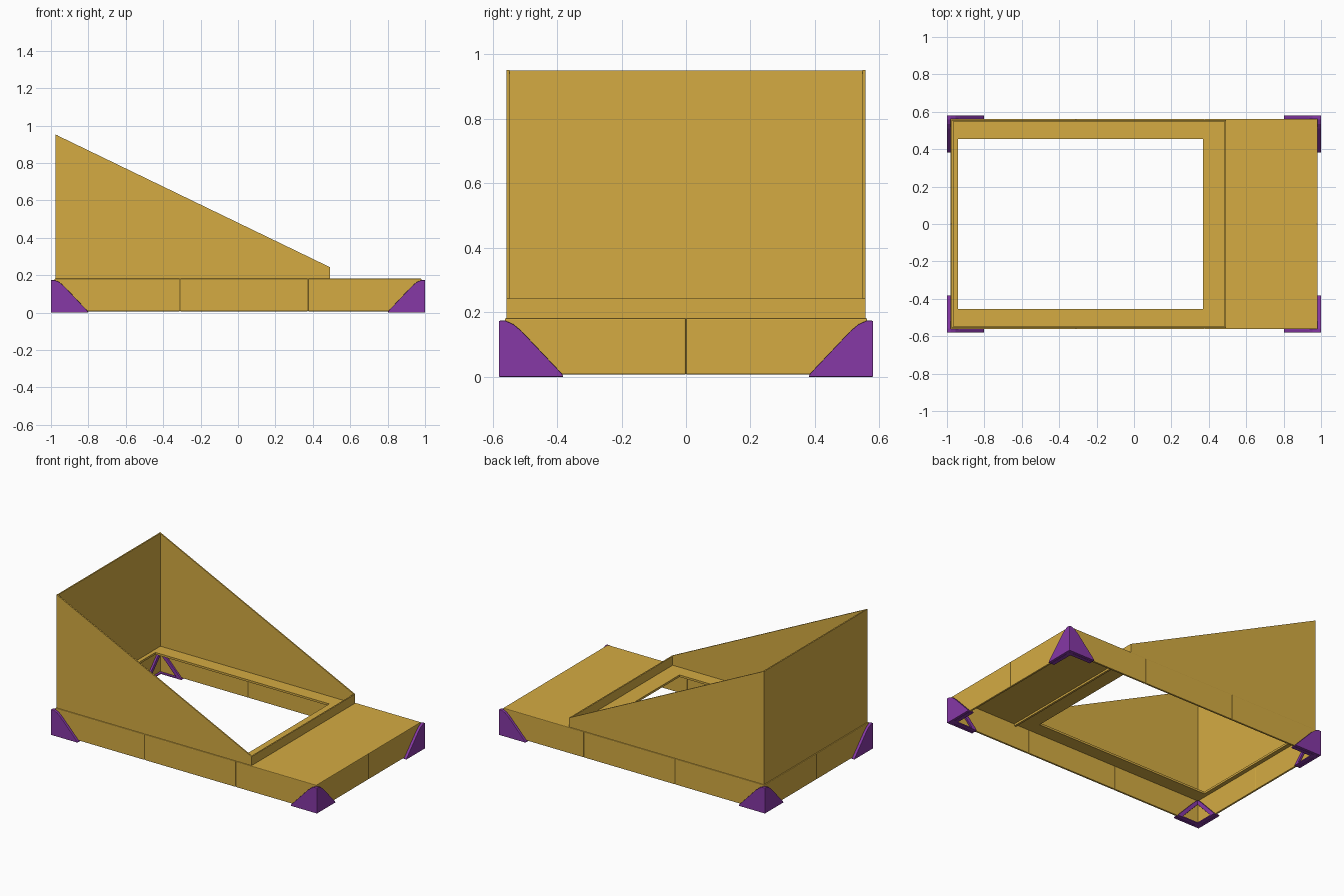
import bpy, bmesh, math
from mathutils import Vector

if "Cube" in bpy.data.objects:
    bpy.data.objects.remove(bpy.data.objects["Cube"])


def material(name, rgb):
    m = bpy.data.materials.new(name)
    m.diffuse_color = (*rgb, 1)
    m.use_nodes = True
    m.node_tree.nodes["Principled BSDF"].inputs["Base Color"].default_value = m.diffuse_color
    return m


GOLD = material("gold", (0.66, 0.41, 0.055))
PURPLE = material("purple", (0.24, 0.04, 0.38))


def finish(name, bm, mat, bevel=0.0):
    bmesh.ops.recalc_face_normals(bm, faces=bm.faces)
    me = bpy.data.meshes.new(name)
    bm.to_mesh(me)
    bm.free()
    me.materials.append(mat)
    ob = bpy.data.objects.new(name, me)
    bpy.context.collection.objects.link(ob)
    if bevel:
        b = ob.modifiers.new("bevel", 'BEVEL')
        b.width, b.segments = bevel, 2
        b.limit_method, b.angle_limit = 'ANGLE', math.radians(40)
    return ob


def extrude_profile(bm, points, vec):
    """Solid prism: flat polygon swept along vec."""
    vec = Vector(vec)
    a = [bm.verts.new(p) for p in points]
    b = [bm.verts.new(Vector(p) + vec) for p in points]
    n = len(a)
    bm.faces.new(a)
    bm.faces.new(b[::-1])
    for i in range(n):
        bm.faces.new((a[i], a[(i + 1) % n], b[(i + 1) % n], b[i]))


def box(name, x0, x1, y0, y1, z0, z1, mat=GOLD, bevel=0.0):
    bm = bmesh.new()
    extrude_profile(bm, [(x0, y0, z0), (x1, y0, z0), (x1, y1, z0), (x0, y1, z0)],
                    (0, 0, z1 - z0))
    return finish(name, bm, mat, bevel)


# base skirt: three panels per long side, two per end
BX, BY, T, Z0, Z1 = 0.982, 0.562, 0.014, 0.007, 0.182
xs = [-BX, -0.31, 0.375, BX]
ys = [-BY, 0.0, BY]
for s, side in ((-1, "front"), (1, "back")):
    y0, y1 = sorted((s * BY, s * (BY - T)))
    for i in range(3):
        box(f"{side}_skirt_panel_{i + 1}", xs[i], xs[i + 1], y0, y1, Z0, Z1, bevel=0.004)
for s, side in ((-1, "left"), (1, "right")):
    x0, x1 = sorted((s * BX, s * (BX - T)))
    for i in range(2):
        box(f"{side}_skirt_panel_{i + 1}", x0, x1, ys[i], ys[i + 1], Z0, Z1, bevel=0.004)

# plain deck at the low end
box("deck", 0.49, BX - 0.004, -BY + 0.004, BY - 0.004, 0.168, 0.182)
box("deck_joint_rib", 0.478, 0.492, -BY + T, BY - T, 0.155, 0.17)

# hopper floor with a large rectangular opening
bm = bmesh.new()
loops = []
for z in (0.168, 0.182):
    for x0, x1, y in ((-BX + 0.004, 0.49, BY - 0.004), (-0.94, 0.368, 0.455)):
        loops.append([bm.verts.new((px, py, z)) for px, py in
                      ((x0, -y), (x1, -y), (x1, y), (x0, y))])
ob_, ib_, ot_, it_ = loops
for a, b in ((ob_, ib_), (ot_, it_), (ob_, ot_), (ib_, it_)):
    for i in range(4):
        j = (i + 1) % 4
        bm.faces.new((a[i], a[j], b[j], b[i]))
finish("hopper_floor", bm, GOLD)

# hopper: sloped side walls, tall back wall, low lip
HX0, HX1, HY, HT = -0.975, 0.492, 0.556, 0.009
TOP, LOW = 0.952, 0.243
for s, side in ((-1, "front"), (1, "back")):
    bm = bmesh.new()
    y = s * HY
    extrude_profile(bm, [(HX0, y, 0.18), (HX1, y, 0.18), (HX1, y, LOW), (HX0, y, TOP)],
                    (0, -s * HT, 0))
    finish(f"hopper_{side}_wall", bm, GOLD)
box("hopper_tall_wall", HX0, HX0 + HT, -HY + HT, HY - HT, 0.18, TOP - 0.002)
box("hopper_low_lip", HX1 - HT, HX1, -HY + HT, HY - HT, 0.18, LOW)

# corner guards: outer triangular plates, foot strips, inner diagonal bars
CX, CY = 1.0, 0.58
profile = [(0, 0), (0.2, 0), (0.195, 0.01), (0.07, 0.142), (0.045, 0.163),
           (0.02, 0.174), (0, 0.174)]
bar = [(0.2, 0), (0.195, 0.01), (0.07, 0.142), (0.045, 0.165),
       (0.036, 0.142), (0.16, 0.01), (0.165, 0)]
foot = [(0, 0), (0.2, 0), (0.192, 0.009), (0, 0.009)]
PT, INNER, BT = 0.019, 0.032, 0.014
for sx in (-1, 1):
    for sy in (-1, 1):
        name = f"{'back' if sy > 0 else 'front'}_{'right' if sx > 0 else 'left'}"

        def along_x(u, d, z):
            return (sx * (CX - u), sy * (CY - d), z)

        def along_y(u, d, z):
            return (sx * (CX - d), sy * (CY - u), z)

        bm = bmesh.new()
        for place in (along_x, along_y):
            for shape, d, t in ((profile, 0, PT), (foot, PT, INNER - PT + BT),
                                (bar, INNER, BT)):
                sweep = Vector(place(0, d + t, 0)) - Vector(place(0, d, 0))
                extrude_profile(bm, [place(u, d, z) for u, z in shape], sweep)
        finish(f"{name}_corner_guard", bm, PURPLE, bevel=0.003)
